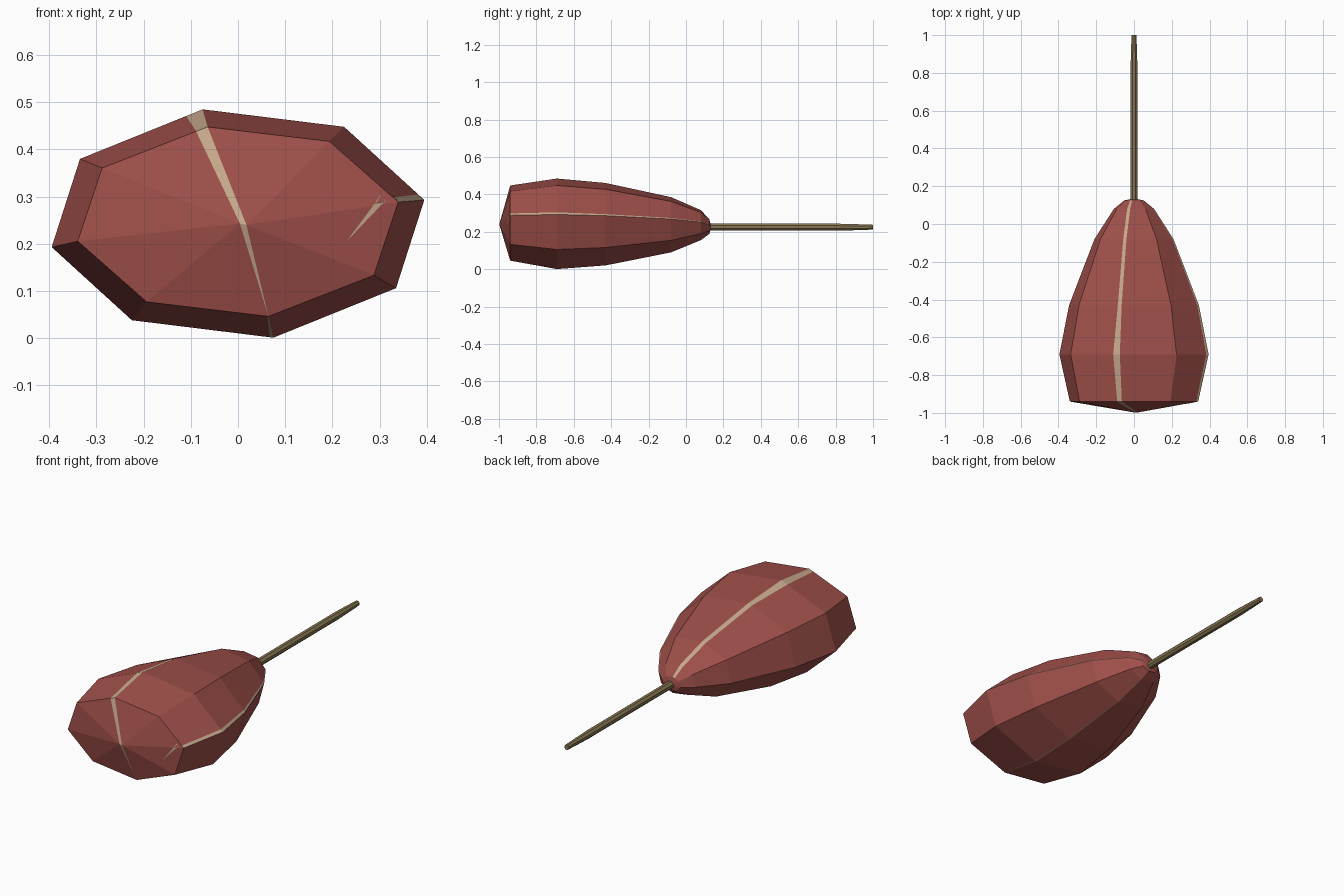
import bpy, bmesh, math
from mathutils import Vector
from mathutils.bvhtree import BVHTree

cube = bpy.data.objects.get("Cube")
if cube:
    bpy.data.objects.remove(cube, do_unlink=True)


def material(name, rgb):
    m = bpy.data.materials.new(name)
    m.use_nodes = True
    m.diffuse_color = (*rgb, 1)
    m.node_tree.nodes["Principled BSDF"].inputs["Base Color"].default_value = (*rgb, 1)
    return m


RED = material("dull red", (0.352, 0.080, 0.069))
BEIGE = material("pale beige", (0.578, 0.402, 0.270))
WOOD = material("olive brown", (0.242, 0.181, 0.084))


def finish(name, bm, mats):
    bmesh.ops.recalc_face_normals(bm, faces=bm.faces)
    mesh = bpy.data.meshes.new(name)
    bm.to_mesh(mesh)
    for m in mats:
        mesh.materials.append(m)
    obj = bpy.data.objects.new(name, mesh)
    bpy.context.collection.objects.link(obj)
    return obj


# Body: tilted octagon section, point-symmetric about its centre
HALF = [(-0.075, 0.242), (0.225, 0.205), (0.395, 0.050), (0.335, -0.137)]
SECTION = HALF + [(-x, -z) for x, z in HALF]
# Ridges that carry a stripe, and the neighbour each stripe spreads towards
STRIPES = {0: 7, 2: 1, 4: 5}
# y, x scale, z scale, centre z, stripe widths
STATIONS = [
    (-0.94, 0.86, 0.83, 0.247, (0.026, 0.015, 0.002)),
    (-0.69, 1.00, 1.00, 0.243, (0.038, 0.017, 0.008)),
    (-0.43, 0.87, 0.91, 0.241, (0.022, 0.012, 0.006)),
    (-0.08, 0.53, 0.61, 0.238, (0.019, 0.008, 0.004)),
    (0.08, 0.27, 0.33, 0.236, (0.018, 0.005, 0.002)),
    (0.125, 0.13, 0.16, 0.228, (0.012, 0.002, 0.001)),
]


def ring(bm, y, sx, sz, cz, widths):
    """Vertices around one section, as {(corner, is_stripe_edge): vertex}."""
    pts = [Vector((x * sx, y, cz + z * sz)) for x, z in SECTION]
    verts = {(i, 0): bm.verts.new(p) for i, p in enumerate(pts)}
    for (i, j), w in zip(STRIPES.items(), widths):
        verts[i, 1] = bm.verts.new(pts[i] + (pts[j] - pts[i]).normalized() * w)
    return verts


ORDER = [(0, 0), (1, 0), (2, 1), (2, 0), (3, 0), (4, 0), (4, 1),
         (5, 0), (6, 0), (7, 0), (0, 1)]

bm = bmesh.new()
rings = [ring(bm, *s) for s in STATIONS]
pairs = list(zip(ORDER, ORDER[1:] + ORDER[:1]))
for r0, r1 in zip(rings, rings[1:]):
    for a, b in pairs:
        f = bm.faces.new((r0[a], r0[b], r1[b], r1[a]))
        f.material_index = int(a[0] == b[0])

# Closed back around the stem
back = bm.verts.new((0, 0.135, 0.226))
for a, b in pairs:
    bm.faces.new((rings[-1][a], rings[-1][b], back))

# Shallow pointed front, split by a stripe through its tip
front = rings[0]
tip_a = bm.verts.new((0.018, -0.998, 0.240))
tip_b = bm.verts.new((0.004, -0.998, 0.243))
for k, (a, b) in enumerate(pairs[:-1]):
    bm.faces.new((front[a], front[b], tip_a if k < 5 else tip_b))
for face in ((front[0, 1], front[0, 0], tip_a, tip_b), (tip_b, tip_a, front[4, 0])):
    bm.faces.new(face).material_index = 1

bmesh.ops.recalc_face_normals(bm, faces=bm.faces)
tree = BVHTree.FromBMesh(bm)
finish("body", bm, [RED, BEIGE])

# Hooked end of the side stripe, laid on the front as a thin plate
hook = bmesh.new()
for poly in ([(0.337, 0.293), (0.327, 0.305), (0.301, 0.302), (0.290, 0.2855), (0.310, 0.289)],
             [(0.310, 0.289), (0.290, 0.2855), (0.230, 0.205)]):
    verts = []
    for x, z in poly:
        hit = tree.ray_cast(Vector((x, -2, z)), Vector((0, 1, 0)))[0]
        y = hit.y if hit else -0.94
        verts.append(hook.verts.new((x, y - 0.002, z)))
    face = hook.faces.new(verts)
    face.normal_update()
    if face.normal.y > 0:
        face.normal_flip()
mesh = bpy.data.meshes.new("stripe_hook")
hook.to_mesh(mesh)
mesh.materials.append(BEIGE)
bpy.context.collection.objects.link(bpy.data.objects.new("stripe_hook", mesh))

# Stem: eight-sided rod that thins towards its end
bm = bmesh.new()
loops = []
for y, r in ((0.10, 0.020), (0.82, 0.020), (0.92, 0.017), (1.0, 0.014)):
    loops.append([bm.verts.new((r * math.cos(t), y, 0.225 + r * math.sin(t)))
                  for t in (math.tau * (i + 0.5) / 8 for i in range(8))])
for l0, l1 in zip(loops, loops[1:]):
    for i in range(8):
        j = (i + 1) % 8
        bm.faces.new((l0[i], l0[j], l1[j], l1[i]))
bm.faces.new(loops[0])
bm.faces.new(loops[-1])
finish("stem", bm, [WOOD])
